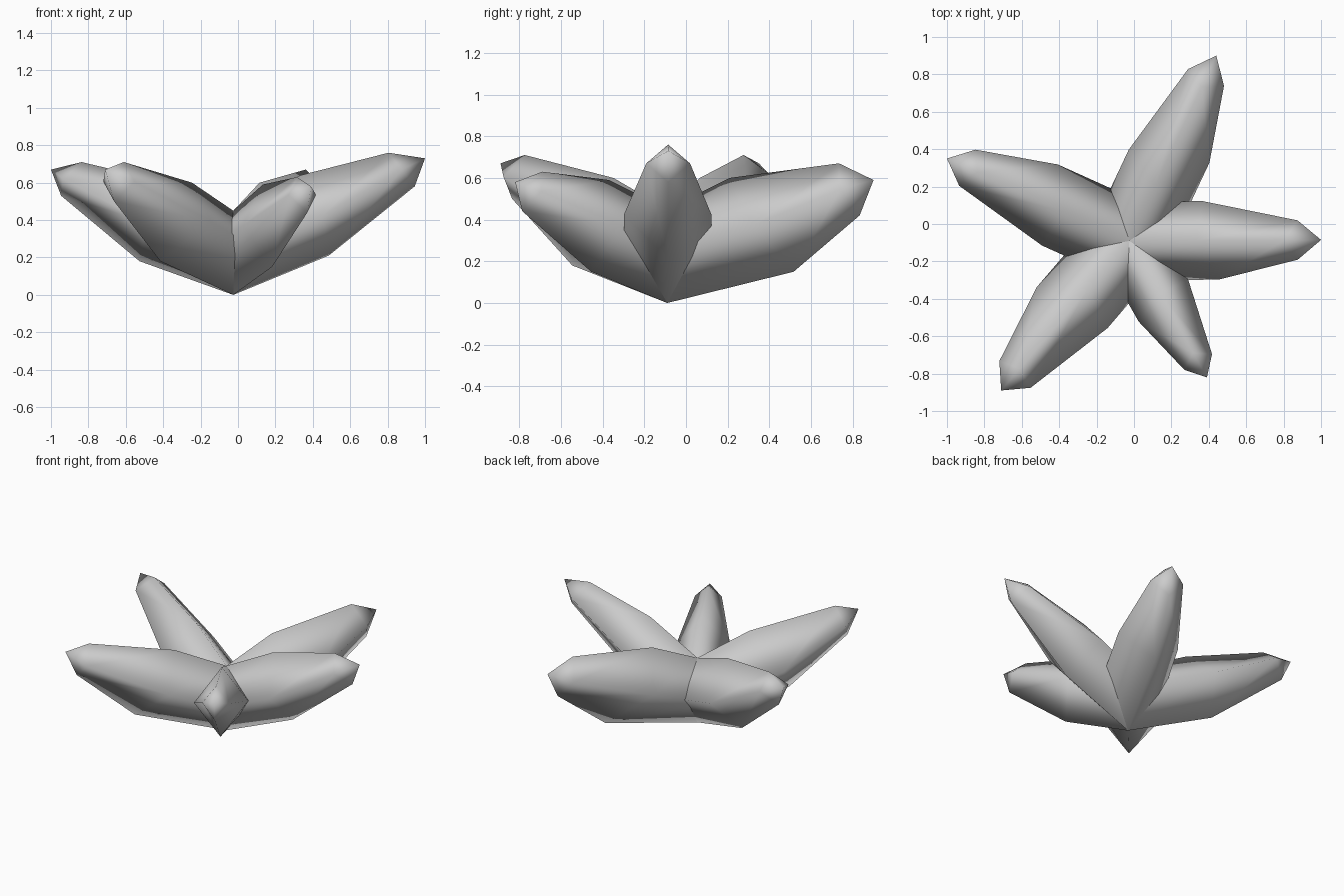
import bpy
import bmesh
from mathutils import Vector

cube = bpy.data.objects.get("Cube")
if cube:
    bpy.data.objects.remove(cube, do_unlink=True)

grey = bpy.data.materials.new("plain grey")
grey.use_nodes = True
colour = (0.6, 0.6, 0.6, 1.0)
grey.diffuse_color = colour
grey.node_tree.nodes["Principled BSDF"].inputs["Base Color"].default_value = colour

CENTRE = Vector((-0.025, -0.09, 0.0))
UP = Vector((0, 0, 1))


def make_leaf(name, tip, middle, shoulder):
    """Four-sided tapering leaf; each ring is (top, bottom, half width, skew),
    with top and bottom given as (distance outwards, height)."""
    tip = Vector(tip)
    out = Vector((tip.x - CENTRE.x, tip.y - CENTRE.y, 0)).normalized()
    left = UP.cross(out)
    root = ((0, 0.45), (0, 0), middle[2], 0)
    bm = bmesh.new()

    def point(along, height, side=0):
        return bm.verts.new(CENTRE + out * along + UP * height + left * side)

    # Diamond rings from the root to the shoulder
    rings = []
    for top, bottom, half, skew in (root, middle, shoulder):
        along = (top[0] + bottom[0]) / 2
        height = (top[1] + bottom[1]) / 2
        rings.append([point(*top), point(along - skew, height, half),
                      point(*bottom), point(along + skew, height, -half)])
    for inner, outer in zip(rings, rings[1:]):
        for i in range(4):
            j = (i + 1) % 4
            bm.faces.new((inner[i], inner[j], outer[j], outer[i]))

    # Pointed end
    end = bm.verts.new(tip)
    for i in range(4):
        bm.faces.new((rings[-1][i], rings[-1][(i + 1) % 4], end))

    bmesh.ops.recalc_face_normals(bm, faces=bm.faces[:])
    for face in bm.faces:
        face.smooth = True
    mesh = bpy.data.meshes.new(name)
    bm.to_mesh(mesh)
    bm.free()
    mesh.materials.append(grey)
    leaf = bpy.data.objects.new(name, mesh)
    bpy.context.collection.objects.link(leaf)


make_leaf("left_leaf", (1.0, -0.085, 0.73),
          ((0.36, 0.64), (0.51, 0.21), 0.21, 0.04),
          ((0.83, 0.76), (0.97, 0.58), 0.105, 0))
make_leaf("back_leaf", (0.44, 0.9, 0.59),
          ((0.33, 0.6), (0.67, 0.15), 0.21, 0.06),
          ((0.91, 0.67), (1.02, 0.42), 0.106, 0))
make_leaf("right_leaf", (-1.0, 0.35, 0.67),
          ((0.38, 0.6), (0.55, 0.18), 0.215, 0.05),
          ((0.89, 0.71), (1.01, 0.53), 0.106, 0))
make_leaf("front_right_leaf", (-0.71, -0.89, 0.67),
          ((0.34, 0.6), (0.6, 0.18), 0.215, 0.04),
          ((0.9, 0.71), (0.98, 0.5), 0.11, 0))
make_leaf("front_leaf", (0.39, -0.82, 0.58),
          ((0.32, 0.59), (0.42, 0.15), 0.17, 0.03),
          ((0.69, 0.63), (0.8, 0.44), 0.085, 0))
